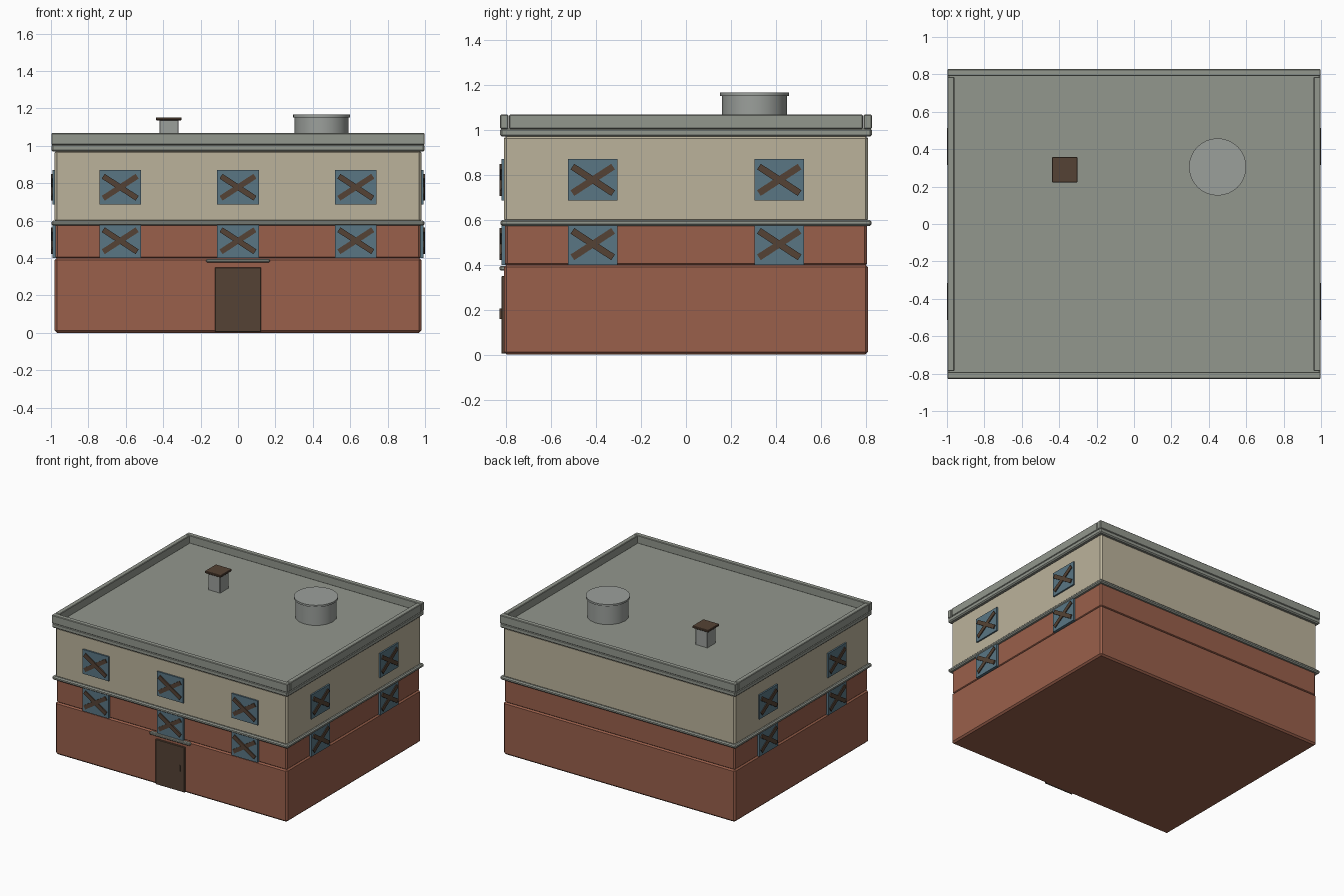
import bpy, math
from mathutils import Matrix, Vector

if "Cube" in bpy.data.objects:
    bpy.data.objects.remove(bpy.data.objects["Cube"])


def material(name, rgb):
    m = bpy.data.materials.new(name)
    m.diffuse_color = (*rgb, 1)
    m.use_nodes = True
    m.node_tree.nodes["Principled BSDF"].inputs["Base Color"].default_value = m.diffuse_color
    return m


BRICK = material("brick", (0.32, 0.115, 0.07))
PLASTER = material("plaster", (0.50, 0.45, 0.33))
STONE = material("stone", (0.29, 0.31, 0.27))
GLASS = material("glass", (0.10, 0.18, 0.23))
WOOD = material("wood", (0.09, 0.055, 0.035))
METAL = material("metal", (0.33, 0.35, 0.33))


def add_bevel(ob, width):
    if width:
        b = ob.modifiers.new("bevel", "BEVEL")
        b.width = width
        b.segments = 1


def box(name, x, y, z, mat, bevel=0.0):
    """Box from (min, max) ranges on each axis."""
    bpy.ops.mesh.primitive_cube_add(size=1)
    ob = bpy.context.object
    ob.name = name
    size = [r[1] - r[0] for r in (x, y, z)]
    centre = Vector([(r[0] + r[1]) / 2 for r in (x, y, z)])
    ob.data.transform(Matrix.Diagonal((*size, 1)))
    ob.location = centre
    ob.data.materials.append(mat)
    add_bevel(ob, bevel)
    return ob


def block(name, hx, hy, z0, z1, mat, bevel):
    return box(name, (-hx, hx), (-hy, hy), (z0, z1), mat, bevel)


def cylinder(name, centre, r, z0, z1, sides, mat):
    bpy.ops.mesh.primitive_cylinder_add(vertices=sides, radius=r, depth=z1 - z0,
                                        location=(*centre, (z0 + z1) / 2))
    ob = bpy.context.object
    ob.name = name
    ob.data.materials.append(mat)
    bpy.ops.object.shade_smooth_by_angle(angle=math.radians(30))
    return ob


# Storeys and horizontal trim
block("ground_floor", 0.98, 0.81, 0.0, 0.402, BRICK, 0.012)
block("brick_band", 0.975, 0.805, 0.395, 0.585, BRICK, 0.01)
block("string_course", 0.997, 0.826, 0.573, 0.60, STONE, 0.008)
block("upper_floor", 0.98, 0.81, 0.59, 0.975, PLASTER, 0.012)
block("cornice", 0.998, 0.827, 0.97, 1.008, STONE, 0.008)

# Parapet around the flat roof
for side, s in (("front", -1), ("back", 1)):
    box(f"parapet_{side}", (-0.998, 0.998), sorted((s * 0.79, s * 0.828)),
        (1.005, 1.068), STONE, 0.004)
for side, s in (("left", -1), ("right", 1)):
    box(f"parapet_{side}", sorted((s * 0.96, s * 0.998)), (-0.787, 0.787),
        (1.005, 1.068), STONE, 0.004)


# Boarded window, built facing -y and turned to its wall
def window(name, pos, turn):
    place = Matrix.Translation(pos) @ Matrix.Rotation(turn, 4, "Z")
    pane = box(name + "_pane", (-0.111, 0.111), (-0.011, 0.012),
               (-0.093, 0.093), GLASS)
    pane.matrix_world = place
    for i, s in enumerate((-1, 1)):
        depth = 0.018 + 0.002 * i
        board = box(f"{name}_board_{i + 1}", (-0.108, 0.108), (-depth, 0.0),
                    (-0.015, 0.015), WOOD)
        # keep the board offset while tilting it about the pane centre
        board.matrix_world = (place @ Matrix.Rotation(s * math.radians(33), 4, "Y")
                              @ Matrix.Translation((0, -depth / 2, 0)))


for row, z in (("lower", 0.492), ("upper", 0.778)):
    for i, x in enumerate((-0.63, 0, 0.63)):
        window(f"{row}_front_window_{i + 1}", (x, -0.81, z), 0)
    for i, y in enumerate((-0.415, 0.415)):
        window(f"{row}_right_window_{i + 1}", (0.98, y, z), math.pi / 2)
        window(f"{row}_left_window_{i + 1}", (-0.98, y, z), -math.pi / 2)

# Entrance
box("door", (-0.123, 0.123), (-0.822, -0.80), (0.005, 0.35), WOOD, 0.003)
box("door_handle", (0.083, 0.089), (-0.829, -0.82), (0.158, 0.205), WOOD)
box("door_canopy", (-0.17, 0.17), (-0.829, -0.80), (0.375, 0.395), STONE, 0.005)

# Roof fittings
box("chimney", (-0.42, -0.318), (0.239, 0.341), (1.0, 1.138), METAL, 0.004)
box("chimney_cap", (-0.438, -0.302), (0.222, 0.358), (1.136, 1.152), WOOD, 0.003)
cylinder("tank", (0.447, 0.305), 0.145, 1.0, 1.155, 16, METAL)
cylinder("tank_lid", (0.447, 0.305), 0.153, 1.152, 1.166, 32, METAL)
